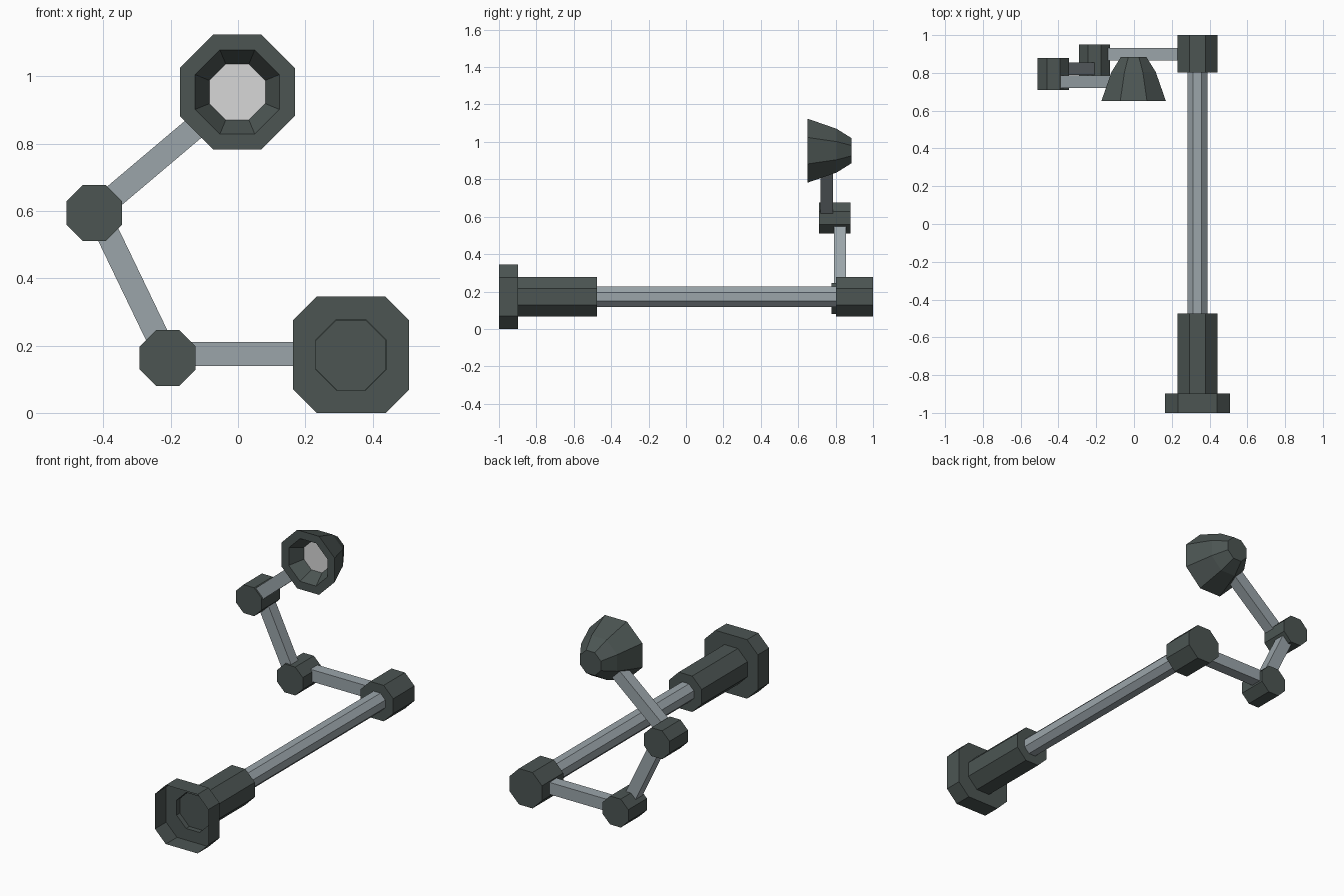
import bpy, bmesh, math
from mathutils import Vector

if "Cube" in bpy.data.objects:
    bpy.data.objects.remove(bpy.data.objects["Cube"])


def material(name, rgb):
    m = bpy.data.materials.new(name)
    m.diffuse_color = (*rgb, 1)
    m.use_nodes = True
    m.node_tree.nodes["Principled BSDF"].inputs["Base Color"].default_value = m.diffuse_color
    return m


DARK = material("dark green grey", (0.072, 0.091, 0.086))
STEEL = material("light steel grey", (0.328, 0.376, 0.402))
LIGHT = material("lamp white", (0.68, 0.68, 0.68))
REGULAR = math.tan(math.pi / 8)


def finish(bm, name, mats):
    me = bpy.data.meshes.new(name)
    bm.to_mesh(me)
    bm.free()
    for m in mats:
        me.materials.append(m)
    ob = bpy.data.objects.new(name, me)
    bpy.context.collection.objects.link(ob)
    return ob


def octagon_loft(name, x, z, profile, mats, start=True, end=True, start_mat=0):
    """Eight-sided rings along y; profile rows are (y, half width, flat ratio)."""
    bm = bmesh.new()
    rings = []
    for y, h, k in profile:
        s = h * k
        pts = [(h, -s), (h, s), (s, h), (-s, h), (-h, s), (-h, -s), (-s, -h), (s, -h)]
        rings.append([bm.verts.new((x + px, y, z + pz)) for px, pz in pts])
    for a, b in zip(rings, rings[1:]):
        for i in range(8):
            j = (i + 1) % 8
            bm.faces.new((a[i], b[i], b[j], a[j]))
    if start:
        bm.faces.new(rings[0]).material_index = start_mat
    if end:
        bm.faces.new(rings[-1][::-1])
    return finish(bm, name, mats)


def prism(name, x, z, r, y0, y1, mat):
    return octagon_loft(name, x, z, [(y0, r, REGULAR), (y1, r, REGULAR)], [mat])


def arm(name, p, q, y, w=0.07, d=0.066):
    """Square bar between two (x, z) points at depth y."""
    a, b = Vector((p[0], y, p[1])), Vector((q[0], y, q[1]))
    bm = bmesh.new()
    bmesh.ops.create_cube(bm, size=1)
    bmesh.ops.scale(bm, verts=bm.verts, vec=((b - a).length, d, w))
    ob = finish(bm, name, [STEEL])
    ob.location = (a + b) / 2
    ob.rotation_euler.y = -math.atan2(b.z - a.z, b.x - a.x)
    return ob


PX, PZ = 0.336, 0.1725      # main post axis
A = (-0.209, 0.163)         # lower joint
B = (-0.427, 0.594)         # upper joint
LAMP = (-0.002, 0.953)

# Hollow foot flange flowing into the collar, with a shallow plug inside
octagon_loft("foot_and_collar", PX, PZ,
             [(-1.0, 0.1725, 0.594), (-0.897, 0.1725, 0.594),
              (-0.897, 0.105, REGULAR), (-0.475, 0.105, REGULAR)],
             [DARK], start=False)
octagon_loft("collar_plug", PX, PZ, [(-0.868, 0.104, REGULAR)], [DARK], end=False)

# Post and joints
prism("post", PX, PZ, 0.054, -0.49, 0.82, STEEL)
prism("post_hub", PX, PZ, 0.105, 0.803, 1.0, DARK)
prism("lower_joint", *A, 0.083, 0.778, 0.95, DARK)
prism("upper_joint", *B, 0.083, 0.71, 0.88, DARK)

# Arms, each stepped forward of the last
arm("lower_arm", (A[0], 0.175), (PX, 0.175), 0.898)
arm("middle_arm", A, (B[0] + 0.012, B[1] - 0.003), 0.823)
d = (Vector(LAMP) - Vector(B)).normalized()
arm("upper_arm", B, Vector(LAMP) - d * 0.11, 0.752)

# Lamp shade: lit disc, sloping reflector, flat rim, tapering shell
octagon_loft("lamp_shade", *LAMP,
             [(0.73, 0.083, REGULAR), (0.65, 0.125, REGULAR), (0.65, 0.171, REGULAR),
              (0.805, 0.117, REGULAR), (0.885, 0.067, REGULAR)],
             [DARK, LIGHT], start_mat=1)
